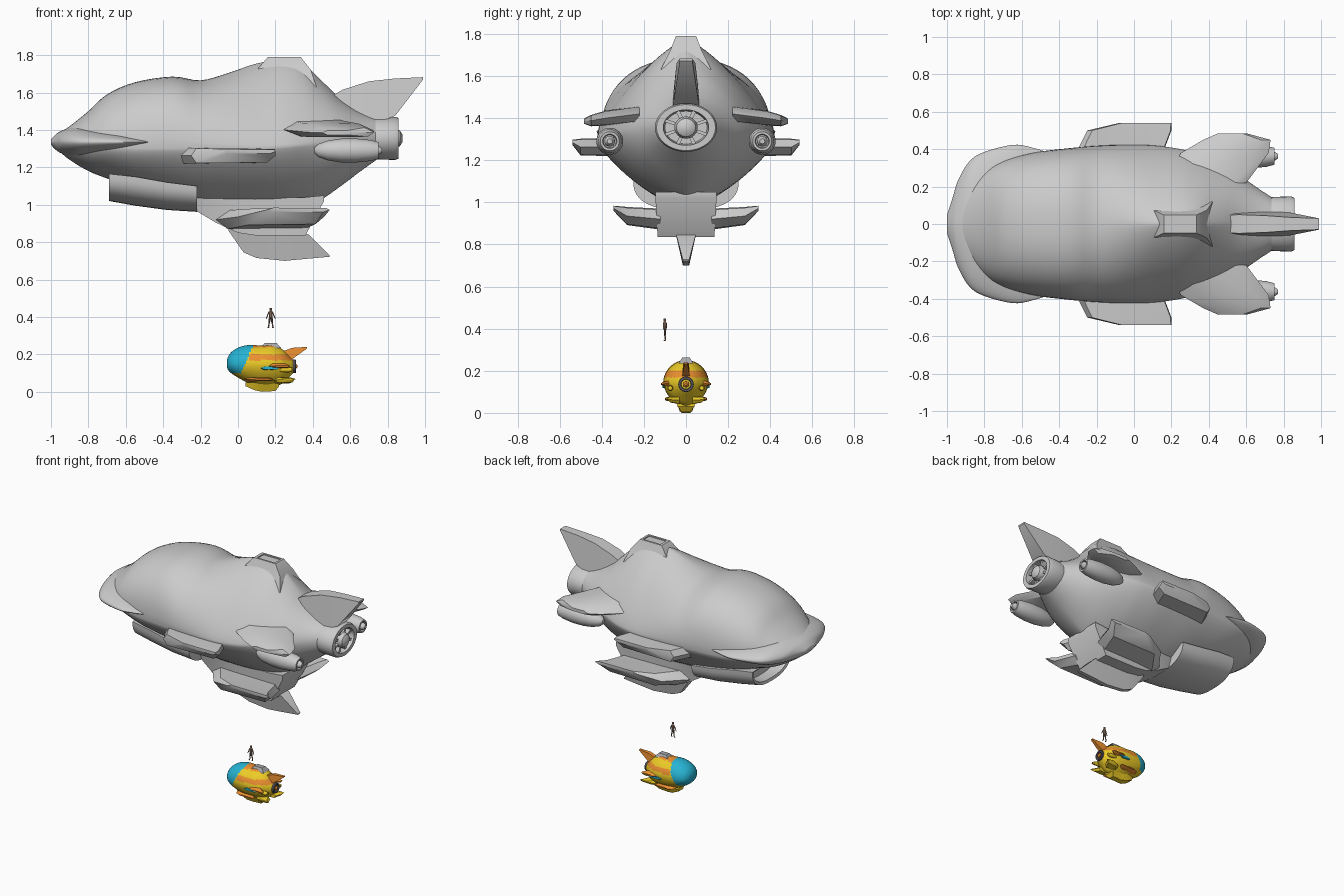
import bpy, bmesh
from math import sin, cos, pi, copysign, radians

def material(name, r, g, b):
    m = bpy.data.materials.new(name)
    m.diffuse_color = (r, g, b, 1)
    return m

YELLOW = material("yellow", .85, .6, .02)
ORANGE = material("orange", .85, .28, .03)
BLUE = material("blue", .02, .45, .65)
DARK = material("dark_metal", .12, .12, .14)
SKIN = material("skin", .4, .25, .18)
CLOTH = material("cloth", .15, .11, .1)

def skin(name, rings, mat=None, mirror=False, angle=35, pick=None):
    """Bridge rings of equal size, cap both ends, optionally mirror across y."""
    bm = bmesh.new()
    for s in ((1, -1) if mirror else (1,)):
        vs = [[bm.verts.new((x, s * y, z)) for x, y, z in r] for r in rings]
        n = len(vs[0])
        for a, b in zip(vs, vs[1:]):
            for i in range(n):
                bm.faces.new((a[i], a[(i + 1) % n], b[(i + 1) % n], b[i]))
        bm.faces.new(vs[0][::-1])
        bm.faces.new(vs[-1])
    bmesh.ops.recalc_face_normals(bm, faces=bm.faces)
    me = bpy.data.meshes.new(name)
    mats = mat if isinstance(mat, list) else [mat] if mat else []
    for m in mats:
        me.materials.append(m)
    if pick:
        for f in bm.faces:
            f.material_index = pick(f.calc_center_median())
    bm.to_mesh(me)
    bm.free()
    ob = bpy.data.objects.new(name, me)
    bpy.context.collection.objects.link(ob)
    bpy.ops.object.select_all(action='DESELECT')
    ob.select_set(True)
    bpy.context.view_layer.objects.active = ob
    bpy.ops.object.shade_smooth_by_angle(angle=radians(angle))
    return ob

def smooth_path(pts, steps):
    """Catmull-Rom through the stations."""
    out = []
    for i in range(len(pts) - 1):
        p0, p1, p2, p3 = pts[max(i - 1, 0)], pts[i], pts[i + 1], pts[min(i + 2, len(pts) - 1)]
        for k in range(steps):
            t = k / steps
            out.append([.5 * (2 * b + (c - a) * t + (2 * a - 5 * b + 4 * c - d) * t * t
                              + (3 * b - a - 3 * c + d) * t ** 3)
                        for a, b, c, d in zip(p0, p1, p2, p3)])
    return out + [list(pts[-1])]

def hull(name, stations, steps=4, n=64, **kw):
    """Stations: x, top z, widest z, bottom z, half width, top power, bottom power."""
    rings = []
    for x, zt, zm, zb, w, pt, pb in smooth_path(stations, steps):
        r = []
        for i in range(n):
            c, s = cos(2 * pi * i / n), sin(2 * pi * i / n)
            p, h = (pt, zt - zm) if s >= 0 else (pb, zm - zb)
            r.append((x, w * copysign(abs(c) ** (2 / p), c), zm + h * copysign(abs(s) ** (2 / p), s)))
        rings.append(r)
    return skin(name, rings, angle=50, **kw)

def foil(name, secs, mirror=True, lead=.2, trail=.15, **kw):
    """Wing sections across y: y, x0, x1, z, half thickness."""
    rings = []
    for y, a, b, z, t in secs:
        c = b - a
        rings.append([(a, y, z), (a + lead * c, y, z + t), (b - trail * c, y, z + t * .9),
                      (b, y, z), (b - .1 * c, y, z - t * .9), (a + lead * c, y, z - t)])
    return skin(name, rings, mirror=mirror, **kw)

def blade(name, secs, **kw):
    """Sections along x: x, low z, high z, half width low, half width high."""
    return skin(name, [[(x, -a, z0), (x, a, z0), (x, b, z1), (x, -b, z1)]
                       for x, z0, z1, a, b in secs], **kw)

def pod(name, y, z, prof, flat=1, n=32, **kw):
    """Round body along x: profile of x, radius; flat squashes z."""
    return skin(name, [[(x, y + r * cos(2 * pi * i / n), z + flat * r * sin(2 * pi * i / n))
                        for i in range(n)] for x, r in prof], **kw)

def limb(name, a, b, r0, r1, mat, n=10):
    """Rounded limb between two points."""
    rings = []
    for t, k in ((0, .5), (.08, .9), (.3, 1), (.7, 1), (.92, .9), (1, .5)):
        r = (r0 + (r1 - r0) * t) * k
        c = [p + (q - p) * t for p, q in zip(a, b)]
        rings.append([(c[0] + r * cos(2 * pi * i / n), c[1] + r * sin(2 * pi * i / n), c[2])
                      for i in range(n)])
    return skin(name, rings, mat)

# ---- Large airship: hull and nose lip
hull("airship_hull", [
    (-.96, 1.38, 1.34, 1.29, .07, 2, 2), (-.9, 1.42, 1.33, 1.24, .19, 2, 1.9),
    (-.8, 1.50, 1.32, 1.18, .285, 2.1, 1.8), (-.7, 1.59, 1.31, 1.14, .34, 2.2, 1.6),
    (-.55, 1.655, 1.30, 1.08, .38, 2.3, 1.5), (-.35, 1.685, 1.30, 1.02, .405, 2.3, 1.4),
    (-.2, 1.665, 1.30, .985, .418, 2.0, 1.35), (-.05, 1.705, 1.30, .97, .423, 1.65, 1.32),
    (.1, 1.755, 1.30, .965, .42, 1.38, 1.32), (.25, 1.775, 1.31, .965, .40, 1.3, 1.32),
    (.35, 1.75, 1.32, .98, .37, 1.3, 1.35), (.45, 1.66, 1.33, 1.03, .325, 1.45, 1.5),
    (.55, 1.565, 1.34, 1.10, .27, 1.7, 1.7), (.65, 1.50, 1.35, 1.175, .20, 1.9, 1.9),
    (.74, 1.465, 1.357, 1.24, .14, 2, 2)])
hull("nose_lip", [(x, 1.335 + h, 1.335, 1.335 - h, w, 1.8, 1.8) for x, w, h in (
    (-1, .05, .015), (-.97, .14, .045), (-.94, .235, .062), (-.88, .335, .085), (-.8, .385, .088),
    (-.65, .423, .07), (-.55, .41, .045), (-.42, .37, .01))])

# ---- Chin scoop: U-shaped, open at the front
def scoop(x, zt, zb, w, n=24):
    return [(x, w * copysign(abs(cos(pi * i / n)) ** .8, cos(pi * i / n)),
             zt - (zt - zb) * sin(pi * i / n) ** .8) for i in range(n + 1)]
skin("chin_scoop", [scoop(-.60, 1.15, 1.04, .19), scoop(-.685, 1.155, 1.04, .205),
                    scoop(-.69, 1.165, 1.02, .225), scoop(-.55, 1.15, .995, .24),
                    scoop(-.38, 1.12, .972, .25), scoop(-.22, 1.10, .962, .25)])

# ---- Roof hatch, keel and fins
skin("roof_hatch", [[(a, -w, z), (b, -w, z), (b, w, z), (a, w, z)] for a, b, w, z in
                    ((.07, .42, .12, 1.63), (.10, .39, .075, 1.72), (.16, .335, .048, 1.79),
                     (.18, .32, .035, 1.79), (.18, .32, .035, 1.782))])
blade("keel", [(-.22, .965, 1.04, .10, .13), (-.12, .905, 1.04, .12, .14), (0, .85, 1.04, .13, .145),
               (.1, .835, 1.04, .135, .145), (.36, .835, 1.04, .135, .145), (.46, 1.02, 1.05, .145, .145)])
blade("keel_fin", [(-.05, .86, .9, .04, .05), (.03, .745, .9, .02, .06), (.1, .715, .9, .015, .06),
                   (.25, .70, .88, .015, .055), (.38, .712, .84, .015, .045), (.49, .722, .728, .012, .015)])
blade("tail_fin", [(.48, 1.44, 1.57, .07, .045), (.56, 1.42, 1.615, .07, .05), (.7, 1.42, 1.66, .07, .045),
                   (.84, 1.475, 1.675, .06, .035), (.99, 1.67, 1.682, .03, .03)])

# ---- Side wings
foil("upper_wing", [(.22, .18, .60, 1.42, .038), (.38, .25, .72, 1.40, .036),
                    (.45, .37, .73, 1.388, .027), (.485, .45, .6, 1.385, .012)])
foil("side_skid", [(.34, -.33, .14, 1.262, .042), (.50, -.25, .20, 1.262, .04),
                   (.54, -.08, .20, 1.285, .012)], lead=.06, trail=.01)
foil("lower_wing", [(.12, -.12, .42, .92, .05), (.28, 0, .46, .935, .043),
                    (.345, .15, .49, .972, .012)], lead=.12, trail=.05)

# ---- Main engine with hub and spokes
CZ = 1.355
pod("main_engine", 0, CZ, [(.66, .13), (.71, .143), (.84, .148), (.857, .14), (.857, .108), (.77, .1)], flat=.78)
pod("main_engine_hub", 0, CZ, [(.75, .05), (.84, .055), (.865, .045), (.88, .02)], flat=.95)
for i in range(8):
    a = pi / 4 * i + pi / 8
    def at(x, r, o):
        return (x, r * cos(a) - o * sin(a), CZ + .82 * (r * sin(a) + o * cos(a)))
    skin(f"engine_spoke_{i}", [[at(.76, r, -.009), at(.76, r, .009), at(.84, r, .009), at(.84, r, -.009)]
                               for r in (.04, .11)])

# ---- Side engines
pod("side_engine", .362, 1.29, [(.41, .015), (.43, .035), (.48, .053), (.55, .063), (.63, .064), (.71, .056),
                                (.75, .045), (.75, .034), (.72, .03)], mirror=True)
pod("side_engine_hub", .362, 1.29, [(.70, .026), (.75, .025), (.77, .012)], mirror=True, n=20)

# ---- Small coloured craft
def paint(c):
    if c.x < .015 + (c.z - .1) * .45 and c.z > .1:
        return 2
    if c.x > .06 and (.168 < c.z < .2 or (c.z > .238 and c.x < .2)):
        return 1
    return 0

hull("craft_body", [
    (-.06, .165, .15, .135, .015, 2, 2), (-.052, .19, .15, .115, .05, 2, 2),
    (-.03, .217, .15, .095, .08, 2, 2), (.01, .24, .15, .07, .098, 2, 2),
    (.06, .25, .148, .045, .106, 2, 1.8), (.12, .248, .145, .028, .108, 1.9, 1.7),
    (.18, .253, .143, .025, .105, 1.7, 1.6), (.23, .232, .14, .04, .09, 1.7, 1.7),
    (.27, .195, .137, .075, .06, 2, 2), (.295, .17, .135, .1, .037, 2, 2)],
    steps=6, mat=[YELLOW, ORANGE, BLUE], pick=paint)
skin("craft_hatch", [[(a, -w, z), (b, -w, z), (b, w, z), (a, w, z)] for a, b, w, z in
                     ((.12, .23, .035, .235), (.145, .205, .018, .262))], material("hatch_grey", .4, .4, .42))
blade("craft_keel", [(.04, .03, .05, .025, .035), (.09, .008, .05, .03, .045), (.13, 0, .05, .02, .045),
                     (.2, .004, .05, .02, .045), (.22, .03, .05, .04, .045)], mat=YELLOW)
blade("craft_tail_fin", [(.235, .18, .215, .018, .014), (.29, .175, .235, .018, .014),
                         (.37, .232, .24, .008, .008)], mat=ORANGE)
foil("craft_wing", [(.08, .13, .25, .14, .014), (.105, .16, .28, .138, .012),
                    (.118, .19, .275, .137, .004)], mat=ORANGE)
foil("craft_wing_panel", [(.09, .115, .18, .127, .012), (.111, .125, .22, .127, .008)], mat=BLUE)
foil("craft_lower_skid", [(.05, .03, .17, .068, .012), (.09, .05, .19, .066, .01),
                          (.1, .08, .19, .066, .004)], mat=ORANGE)
foil("craft_lower_wing", [(.03, .17, .28, .06, .018), (.075, .2, .30, .063, .014),
                          (.09, .24, .31, .068, .004)], mat=YELLOW)
pod("craft_engine", 0, .136, [(.27, .034), (.305, .037), (.31, .034), (.31, .025), (.29, .022)], mat=DARK, n=24)
pod("craft_engine_hub", 0, .136, [(.285, .015), (.31, .014), (.318, .006)], mat=ORANGE, n=16)
pod("craft_side_engine", .075, .118, [(.21, .005), (.225, .013), (.27, .014), (.29, .01)],
    mat=YELLOW, n=16, mirror=True)

# ---- Human figure for scale
HX, HY = .175, -.1
limb("figure_head", (HX, HY - .001, .434), (HX, HY - .001, .449), .0068, .0066, SKIN)
limb("figure_neck", (HX, HY, .426), (HX, HY, .438), .003, .003, SKIN)
limb("figure_torso", (HX, HY, .391), (HX, HY, .431), .0085, .0105, SKIN)
for s, side in ((1, "right"), (-1, "left")):
    limb(f"figure_{side}_arm", (HX + s * .009, HY, .428), (HX + s * .025, HY - .002, .388), .0038, .0025, SKIN)
    limb(f"figure_{side}_thigh", (HX + s * .0045, HY, .397), (HX + s * .0085, HY, .366), .0062, .0042, CLOTH)
    limb(f"figure_{side}_shin", (HX + s * .0085, HY, .37), (HX + s * .0115, HY + .002, .343), .0043, .0026, SKIN)
    limb(f"figure_{side}_foot", (HX + s * .012, HY - .003, .341), (HX + s * .012, HY - .001, .346), .005, .004, CLOTH)
